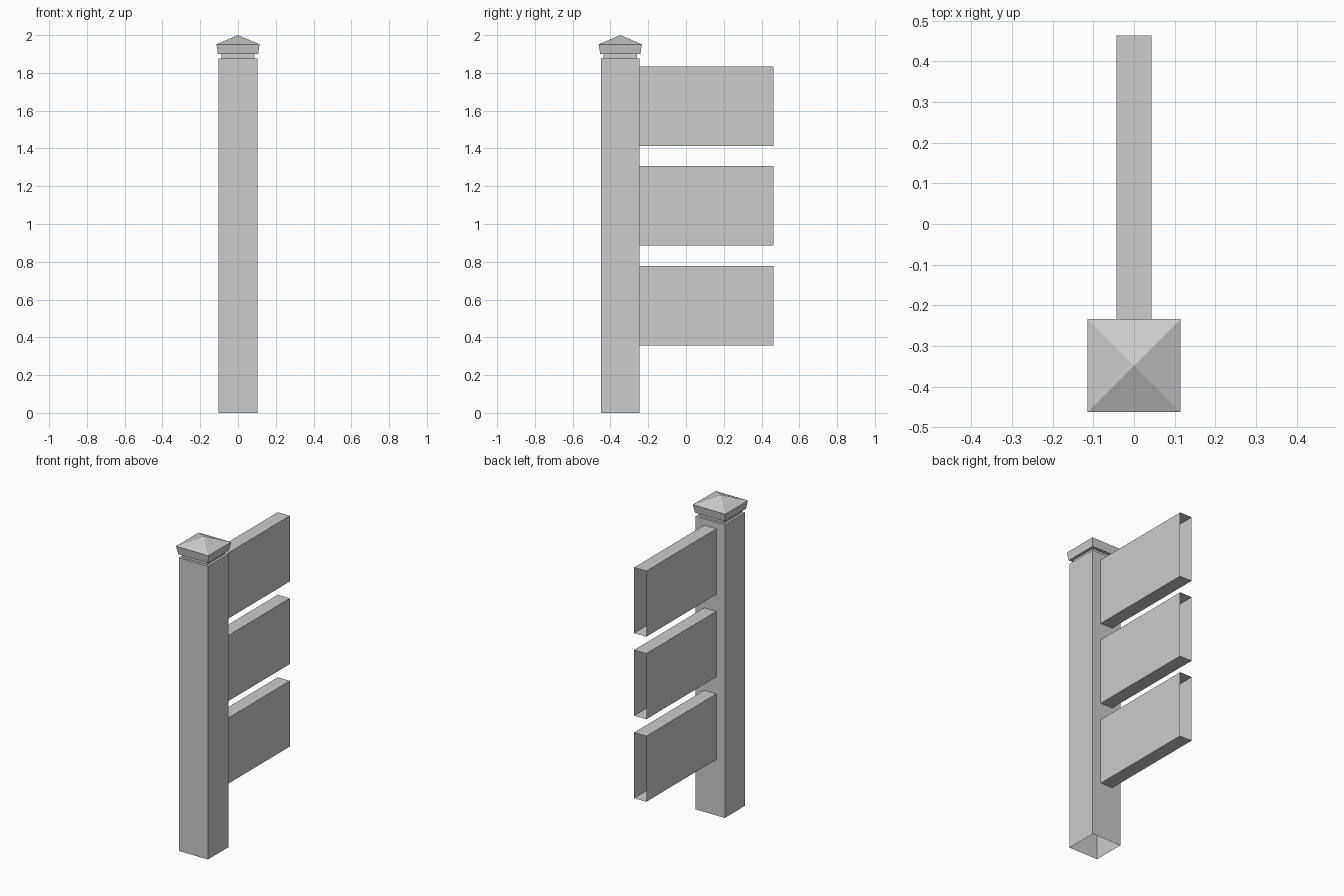
import bpy, bmesh

if "Cube" in bpy.data.objects:
    bpy.data.objects.remove(bpy.data.objects["Cube"])

POST_Y = -0.348


def finish(name, bm):
    bmesh.ops.recalc_face_normals(bm, faces=bm.faces)
    mesh = bpy.data.meshes.new(name)
    bm.to_mesh(mesh)
    bm.free()
    obj = bpy.data.objects.new(name, mesh)
    bpy.context.collection.objects.link(obj)
    return obj


def square_loft(name, profile):
    """Stack square rings from (half width, z) pairs; zero width makes an apex."""
    bm = bmesh.new()
    prev = None
    for r, z in profile:
        corners = [(-r, -r), (r, -r), (r, r), (-r, r)] if r else [(0, 0)]
        ring = [bm.verts.new((x, POST_Y + y, z)) for x, y in corners]
        if prev:
            for i in range(4):
                j = (i + 1) % 4
                top = [ring[j], ring[i]] if r else ring
                bm.faces.new([prev[i], prev[j]] + top)
        prev = ring
    return finish(name, bm)


def rail(name, z0, z1):
    """Board sleeve, open at both ends."""
    bm = bmesh.new()
    section = [(-0.043, z0), (0.043, z0), (0.043, z1), (-0.043, z1)]
    near, far = [[bm.verts.new((x, y, z)) for x, z in section]
                 for y in (-0.246, 0.463)]
    for i in range(4):
        j = (i + 1) % 4
        bm.faces.new([near[i], near[j], far[j], far[i]])
    return finish(name, bm)


# Post, open underneath, with a flat ledge and recessed neck
square_loft("post", [(0.103, 0), (0.103, 1.876), (0.088, 1.876), (0.088, 1.899)])

# Flared cap with pyramid top
square_loft("post_cap", [(0.088, 1.899), (0.106, 1.899), (0.1145, 1.951), (0, 2.0)])

# Three evenly spaced rails
for i in range(3):
    z = 0.358 + i * 0.528
    rail(f"rail_{i + 1}", z, z + 0.42)
